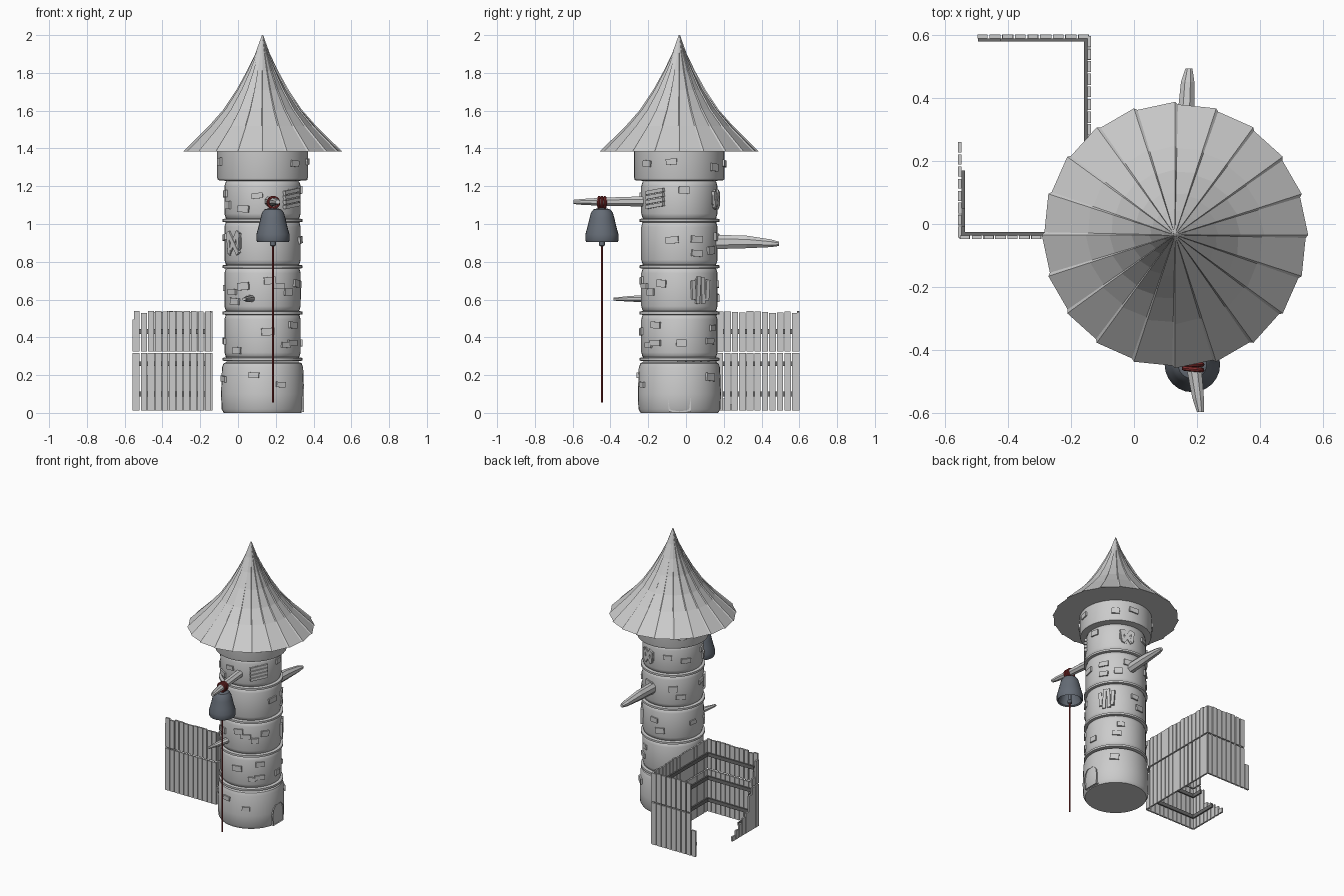
import bpy, bmesh, math, random
from mathutils import Vector, Matrix

if "Cube" in bpy.data.objects:
    bpy.data.objects.remove(bpy.data.objects["Cube"])

random.seed(4)
CX, CY = 0.13, -0.035


def material(name, rgb):
    m = bpy.data.materials.new(name)
    m.diffuse_color = (*rgb, 1)
    m.use_nodes = True
    m.node_tree.nodes["Principled BSDF"].inputs["Base Color"].default_value = m.diffuse_color
    return m


BELL = material("dark_iron", (0.13, 0.15, 0.18))
ROPE = material("red_rope", (0.25, 0.03, 0.03))
DARK = material("dark_wood", (0.15, 0.15, 0.15))


def finish(name, bm, mat=None, smooth=False):
    bmesh.ops.recalc_face_normals(bm, faces=bm.faces)
    me = bpy.data.meshes.new(name)
    bm.to_mesh(me)
    bm.free()
    ob = bpy.data.objects.new(name, me)
    bpy.context.collection.objects.link(ob)
    if mat:
        me.materials.append(mat)
    if smooth:
        bpy.ops.object.select_all(action='DESELECT')
        ob.select_set(True)
        bpy.context.view_layer.objects.active = ob
        bpy.ops.object.shade_smooth_by_angle(angle=math.radians(35))
    return ob


def loft(bm, rings):
    """Skin a list of vertex rings and cap both ends."""
    vs = [[bm.verts.new(p) for p in ring] for ring in rings]
    n = len(vs[0])
    for a, b in zip(vs, vs[1:]):
        for i in range(n):
            j = (i + 1) % n
            bm.faces.new((a[i], a[j], b[j], b[i]))
    bm.faces.new(vs[0])
    bm.faces.new(vs[-1])


def lathe(name, prof, x, y, n=36, mat=None):
    bm = bmesh.new()
    loft(bm, [[(x + r * math.cos(t * math.tau / n), y + r * math.sin(t * math.tau / n), z)
               for t in range(n)] for r, z in prof])
    return finish(name, bm, mat, True)


def box(bm, c, size):
    bmesh.ops.create_cube(bm, size=1, matrix=Matrix.Translation(c) @ Matrix.Diagonal((*size, 1)))


def plate(bm, outline, deg, z, r, d, inset=0):
    """Slab facing outward from the tower wall; outline is (sideways, up)."""
    a = math.radians(deg)
    out, side = Vector((math.cos(a), math.sin(a), 0)), Vector((-math.sin(a), math.cos(a), 0))
    base = Vector((CX, CY, z))
    back, front = [[bm.verts.new(base + out * q + side * u + Vector((0, 0, v))) for u, v in outline]
                   for q in (r - 0.04, r + d)]
    n = len(outline)
    for i in range(n):
        j = (i + 1) % n
        bm.faces.new((back[i], back[j], front[j], front[i]))
    bm.faces.new(back[::-1])
    f = bm.faces.new(front)
    if inset:
        bmesh.ops.inset_individual(bm, faces=[f], thickness=inset)
        bmesh.ops.translate(bm, verts=f.verts, vec=-out * 0.01)


def rect(w, h, tilt=0, u=0, v=0):
    c, s = math.cos(math.radians(tilt)), math.sin(math.radians(tilt))
    return [(u + p * w / 2 * c - q * h / 2 * s, v + p * w / 2 * s + q * h / 2 * c)
            for p, q in ((-1, -1), (1, -1), (1, 1), (-1, 1))]


# Tower drums with rounded rims, and the bands between them
lathe("tower_base", [(0.205, 0.0), (0.217, 0.02), (0.22, 0.1), (0.215, 0.24), (0.207, 0.262), (0.19, 0.27)], CX, CY)
for i, (z0, z1) in enumerate(((0.285, 0.53), (0.53, 0.775), (0.775, 1.02), (1.02, 1.235))):
    lathe(f"tower_drum_{i + 1}", [(0.18, z0), (0.195, z0 + 0.012), (0.202, z0 + 0.035),
                                  (0.202, z1 - 0.035), (0.195, z1 - 0.012), (0.18, z1)], CX, CY)
    lathe(f"tower_band_{i + 1}", [(0.19, z0 - 0.012), (0.212, z0 - 0.008),
                                  (0.212, z0 + 0.006), (0.19, z0 + 0.01)], CX, CY)
lathe("tower_top", [(0.19, 1.228), (0.236, 1.232), (0.24, 1.245), (0.24, 1.4)], CX, CY)

# Roof of 20 overlapping flared panels
bm = bmesh.new()
rings = []
for r, z in ((0.414, 1.383), (0.275, 1.52), (0.2, 1.605), (0.13, 1.71), (0.075, 1.81), (0.035, 1.9), (0.003, 2.0)):
    step = min(0.008, r * 0.12)
    ring = []
    for i in range(20):
        for da, dr in ((0.0, step), (0.93, 0.0)):
            a = (i + da) * math.tau / 20
            ring.append((CX + (r + dr) * math.cos(a), CY + (r + dr) * math.sin(a), z))
    rings.append(ring)
loft(bm, rings)
finish("roof", bm)

# Raised bricks: (angle, height)
bm = bmesh.new()
bricks = [(258, .2), (296, .15), (278, .43), (228, .33), (307, .36), (240, .67), (218, .64), (281, .7),
          (295, .67), (224, .59), (262, 1.15), (240, 1.08), (349, .915), (27, .92), (27, .845), (332, .685),
          (312, .64), (322, .465), (321, .37), (3, .37), (7, 1.18), (48, .19), (60, .45), (52, .38),
          (88, .68), (100, .61), (75, .93), (55, .86), (125, .92), (140, .86), (115, 1.15), (150, 1.12),
          (165, .66), (150, .42), (185, .38), (130, .2), (200, .18), (190, .93), (195, 1.16), (205, 1.1),
          (315, 1.32), (350, 1.33), (80, 1.32), (140, 1.31), (50, 1.30), (200, 1.33)]
for a, z in bricks:
    r = 0.24 if z > 1.25 else 0.218 if z < 0.27 else 0.202
    plate(bm, rect(random.uniform(.05, .07), random.uniform(.028, .042), random.uniform(-6, 6)), a, z, r, 0.008)
finish("bricks", bm)

# Boarded windows: opening plus nailed boards (width, height, tilt, u, v)
octagon = [(math.cos((k + .5) * math.pi / 4), math.sin((k + .5) * math.pi / 4)) for k in range(8)]
cross = [(.024, .14, 35, 0, 0), (.024, .14, -32, 0, 0), (.02, .11, 8, -.035, 0), (.02, .1, -6, .037, 0)]
across = [(.12, .02, 8, 0, v) for v in (-.038, -.013, .013, .038)]
upright = [(.022, h, t, u, 0) for h, t, u in ((.1, 3, -.043), (.145, -3, -.015), (.14, 2, .014), (.11, -4, .043))]
for name, a, z, w, h, boards in (("left", 221, .9, .058, .072, cross), ("front", 320, 1.135, .058, .055, across),
                                 ("right", 33, .65, .056, .072, upright), ("back", 72, 1.13, .055, .055, cross)):
    bm = bmesh.new()
    plate(bm, [(u * w, v * h) for u, v in octagon], a, z, 0.2, 0.002)
    for b in boards:
        s = 0.8 if name == "back" else 1
        plate(bm, rect(b[0], b[1] * s, *b[2:]), a, z, 0.2, 0.008 + random.uniform(0, .004))
    finish("boarded_window_" + name, bm)

# Arched door with recessed panel
bm = bmesh.new()
plate(bm, [(-.055, .005), (.06, .005), (.062, .08), (.055, .12), (.03, .147), (-.03, .147), (-.055, .12), (-.062, .08)],
      0, 0, .214, .006, .012)
finish("door", bm)


# Rough tapered beams: (centre, half width, half height) along the length
def beam(name, stations):
    bm = bmesh.new()
    loft(bm, [[(c[0] + u * w, c[1], c[2] + v * h) for u, v in octagon] for c, w, h in stations])
    finish(name, bm)


beam("bell_beam", [((.165, -.18, 1.12), .03, .03), ((.185, -.42, 1.118), .028, .024),
                   ((.203, -.55, 1.117), .02, .017), ((.21, -.595, 1.117), .012, .012)])
beam("back_beam", [((.155, .12, .905), .032, .042), ((.163, .32, .905), .03, .036),
                   ((.17, .45, .898), .023, .022), ((.174, .493, .895), .012, .012)])
beam("small_beam", [((.075, -.18, .605), .03, .022), ((.05, -.3, .604), .022, .016), ((.032, -.385, .602), .01, .008)])

# Bell, clapper and pull rope
BX, BY = .185, -.445
lathe("bell", [(.05, 1.0), (.075, .912), (.084, .905), (.088, .915), (.088, .945), (.078, .98), (.066, 1.03),
               (.058, 1.06), (.045, 1.077), (.02, 1.084)], BX, BY, 24, BELL)
lathe("clapper", [(.01, 1.02), (.01, .91), (.015, .905), (.015, .887), (.008, .882)], BX, BY, 12, BELL)
lathe("pull_rope", [(.006, .9), (.006, .055)], BX, BY, 8, ROPE)
for k in (-1, 0, 1):
    bpy.ops.mesh.primitive_torus_add(major_radius=.028, minor_radius=.008, major_segments=20, minor_segments=8,
                                     location=(BX + .002, BY + k * .015, 1.113), rotation=(math.pi / 2, 0, .1 * k))
    ob = bpy.context.object
    ob.name = f"rope_wrap_{k + 2}"
    ob.data.materials.append(ROPE)


# Yard fence: two tiers of uneven planks plus inner rails
def fence(name, start, end, inward, height):
    s, e = Vector((*start, 0)), Vector((*end, 0))
    d, inn = e - s, Vector((*inward, 0))
    n = round(d.length / .039)
    along_x = abs(d.x) > abs(d.y)
    bm = bmesh.new()
    for i in range(n):
        t = (i + .5) / n
        top = height(t)
        jig = random.uniform(-.012, 0)
        for z0, z1 in ((.012, .316), (.325, .54 + jig)):
            z1 = min(z1, top)
            if z1 - z0 < .02:
                continue
            w = d.length / n - random.uniform(.003, .008)
            size = (w, .012, z1 - z0) if along_x else (.012, w, z1 - z0)
            box(bm, s + d * t + Vector((0, 0, (z0 + z1) / 2)), size)
    finish(name + "_planks", bm)
    bm = bmesh.new()
    for z in (.1, .26, .43):
        ends = [t / 20 for t in range(21) if height(t / 20) > z]
        length = d.length * max(ends) * .96
        size = (length, .01, .026) if along_x else (.01, length, .026)
        box(bm, s + d.normalized() * (length / 2 + .008) + inn * .011 + Vector((0, 0, z)), size)
    finish(name + "_rails", bm, DARK)


full = lambda t: 1
fence("fence_front", (-.14, -.042), (-.555, -.042), (0, 1), full)
fence("fence_inner", (-.142, -.04), (-.142, .598), (-1, 0), full)
fence("fence_back", (-.14, .594), (-.5, .594), (0, -1), lambda t: 1 if t < .85 else .2)
fence("fence_broken", (-.552, -.045), (-.552, .262), (1, 0), lambda t: max(.05, .55 - .9 * t) if t < .5 else .27 - .24 * t)
